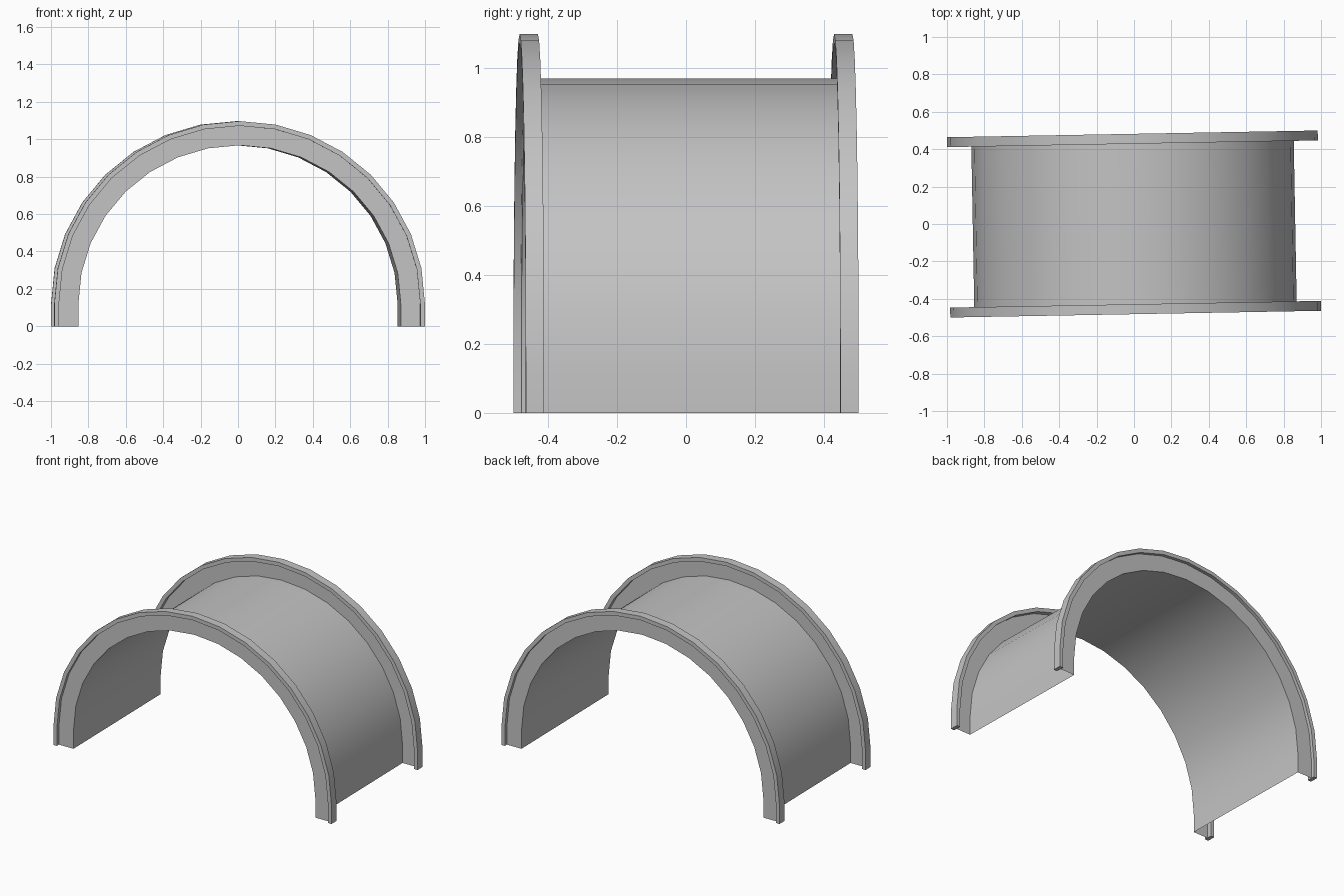
import bpy, bmesh, math

cube = bpy.data.objects.get("Cube")
if cube:
    bpy.data.objects.remove(cube, do_unlink=True)

SPRING = 0.12       # height where the straight legs meet the arch
FLATTEN = 0.014     # the arch is slightly lower than a true semicircle
SEGMENTS = 16
TURN = math.radians(1.04)

R_BARREL, R_LIP, R_OUTER = 0.862, 0.966, 0.991
Y_BACK, Y_PLATE, Y_FRONT = 0.429, 0.461, 0.482

grey = bpy.data.materials.new("plain grey")
grey.use_nodes = True
colour = (0.55, 0.55, 0.55, 1)
grey.diffuse_color = colour
grey.node_tree.nodes["Principled BSDF"].inputs["Base Color"].default_value = colour


def arch_point(radius, y, station):
    """Point on the arch; the first and last stations are the feet."""
    if station == 0:
        return (radius, y, 0)
    if station == SEGMENTS + 2:
        return (-radius, y, 0)
    a = math.pi * (station - 1) / SEGMENTS
    return (radius * math.cos(a), y, SPRING + (radius - FLATTEN) * math.sin(a))


def sweep(name, profile, closed=False):
    """Sweep a (radius, y) profile over the arch."""
    bm = bmesh.new()
    rows = [[bm.verts.new(arch_point(r, y, s)) for r, y in profile]
            for s in range(SEGMENTS + 3)]
    count = len(profile)
    for a, b in zip(rows, rows[1:]):
        for i in range(count if closed else count - 1):
            j = (i + 1) % count
            bm.faces.new((a[i], a[j], b[j], b[i]))
    if closed:
        bm.faces.new(rows[0])
        bm.faces.new(rows[-1])
    bmesh.ops.recalc_face_normals(bm, faces=bm.faces)
    # Open sheets face away from the arch centre
    if not closed and profile[0][0] == profile[1][0]:
        bm.faces.ensure_lookup_table()
        if bm.faces[0].normal.x < 0:
            bmesh.ops.reverse_faces(bm, faces=bm.faces)
    mesh = bpy.data.meshes.new(name)
    bm.to_mesh(mesh)
    bm.free()
    mesh.materials.append(grey)
    obj = bpy.data.objects.new(name, mesh)
    bpy.context.collection.objects.link(obj)
    obj.rotation_euler.z = TURN
    bpy.ops.object.select_all(action="DESELECT")
    obj.select_set(True)
    bpy.context.view_layer.objects.active = obj
    bpy.ops.object.shade_smooth_by_angle(angle=math.radians(30))
    return obj


# Thin vaulted sheet between the two end flanges
sweep("barrel_vault", [(R_BARREL, -Y_PLATE), (R_BARREL, Y_PLATE)])

# Each end has a flat ring plate and a raised rim
for side, sign in (("front", -1), ("back", 1)):
    sweep(side + "_flange_plate",
          [(R_BARREL, sign * Y_PLATE), (R_LIP, sign * Y_PLATE)])
    sweep(side + "_rim",
          [(R_LIP, sign * Y_BACK), (R_OUTER, sign * Y_BACK),
           (R_OUTER, sign * Y_FRONT), (R_LIP, sign * Y_FRONT)], closed=True)
